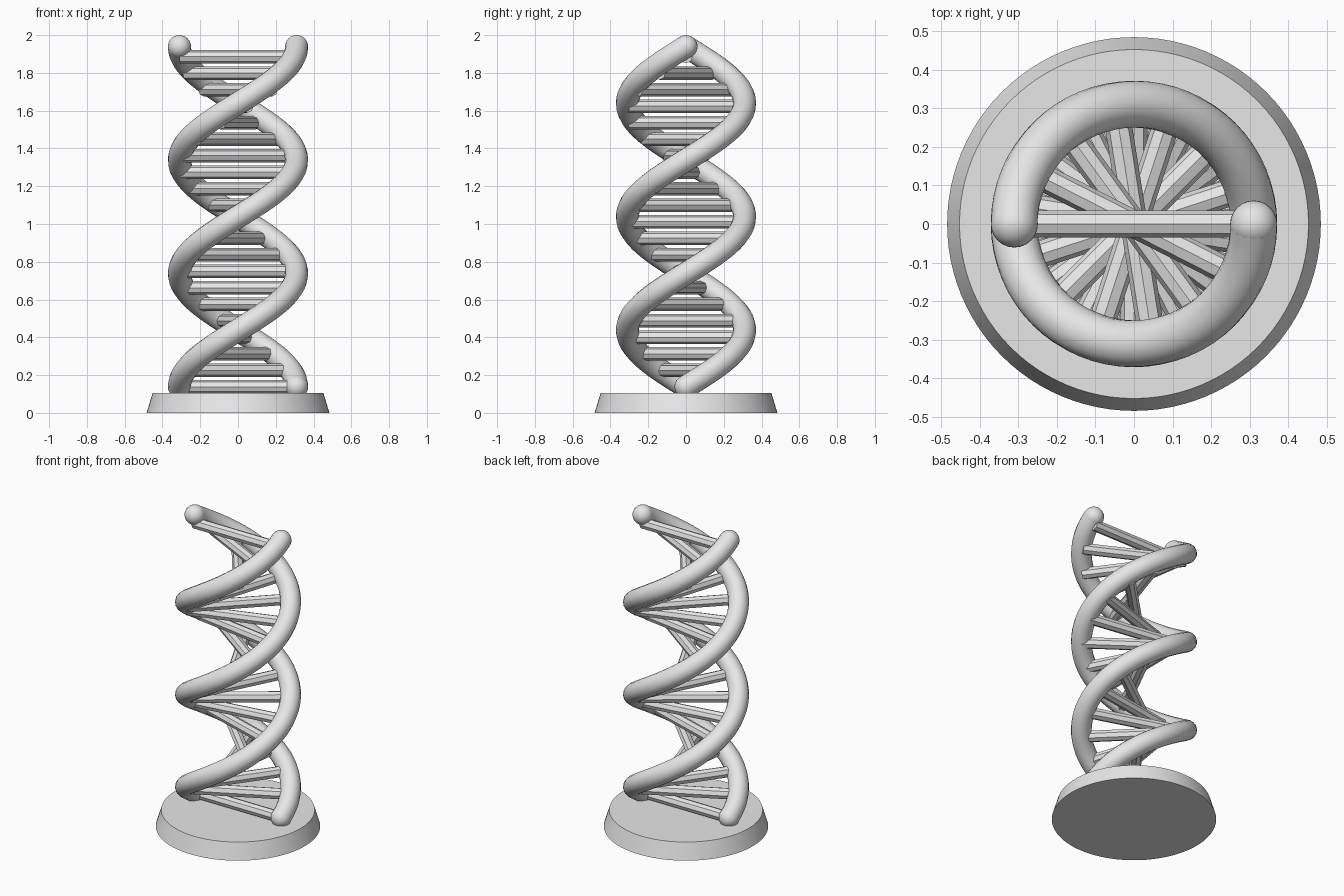
import bpy
from math import pi, cos, sin

if "Cube" in bpy.data.objects:
    bpy.data.objects.remove(bpy.data.objects["Cube"], do_unlink=True)

RADIUS, TUBE = 0.31, 0.061
Z_START, Z_END = 0.138, 1.939
TURN = 3 * pi
STEPS = 96
RUNGS = 21
RUNG_START, RUNG_END = 0.138, 1.886

GREY = (0.8, 0.8, 0.8, 1)
grey = bpy.data.materials.new("plain grey")
grey.use_nodes = True
grey.diffuse_color = GREY
grey.node_tree.nodes["Principled BSDF"].inputs["Base Color"].default_value = GREY


def finish(name, smooth=True):
    obj = bpy.context.object
    obj.name = name
    obj.data.materials.clear()
    obj.data.materials.append(grey)
    if smooth:
        bpy.ops.object.shade_smooth_by_angle()
    return obj


def helix_point(t, phase):
    a = phase + TURN * t
    return (RADIUS * cos(a), RADIUS * sin(a), Z_START + (Z_END - Z_START) * t)


def strand(name, phase):
    # Tube swept along a helix
    curve = bpy.data.curves.new(name, "CURVE")
    curve.dimensions = "3D"
    curve.bevel_depth = TUBE
    curve.bevel_resolution = 6
    spline = curve.splines.new("POLY")
    spline.points.add(STEPS)
    for i, p in enumerate(spline.points):
        p.co = (*helix_point(i / STEPS, phase), 1)
    obj = bpy.data.objects.new(name, curve)
    bpy.context.collection.objects.link(obj)
    bpy.ops.object.select_all(action="DESELECT")
    obj.select_set(True)
    bpy.context.view_layer.objects.active = obj
    bpy.ops.object.convert(target="MESH")
    finish(name)
    # Rounded ends
    for end, t in (("bottom", 0), ("top", 1)):
        bpy.ops.mesh.primitive_uv_sphere_add(
            segments=24, ring_count=16, radius=TUBE, location=helix_point(t, phase))
        finish(f"{name}_{end}_end")


# Tapered round base
bpy.ops.mesh.primitive_cone_add(vertices=96, radius1=0.484, radius2=0.452,
                                depth=0.106, location=(0, 0, 0.053))
finish("base")

# Two opposite strands
strand("strand_a", 0)
strand("strand_b", pi)

# Eight-sided rungs, turning with the strands
for i in range(RUNGS):
    t = i / (RUNGS - 1)
    z = RUNG_START + (RUNG_END - RUNG_START) * t
    bpy.ops.mesh.primitive_cylinder_add(
        vertices=8, radius=0.035, depth=2 * RADIUS,
        location=(0, 0, z), rotation=(0, pi / 2, TURN * t))
    finish(f"rung_{i + 1}", smooth=False)
